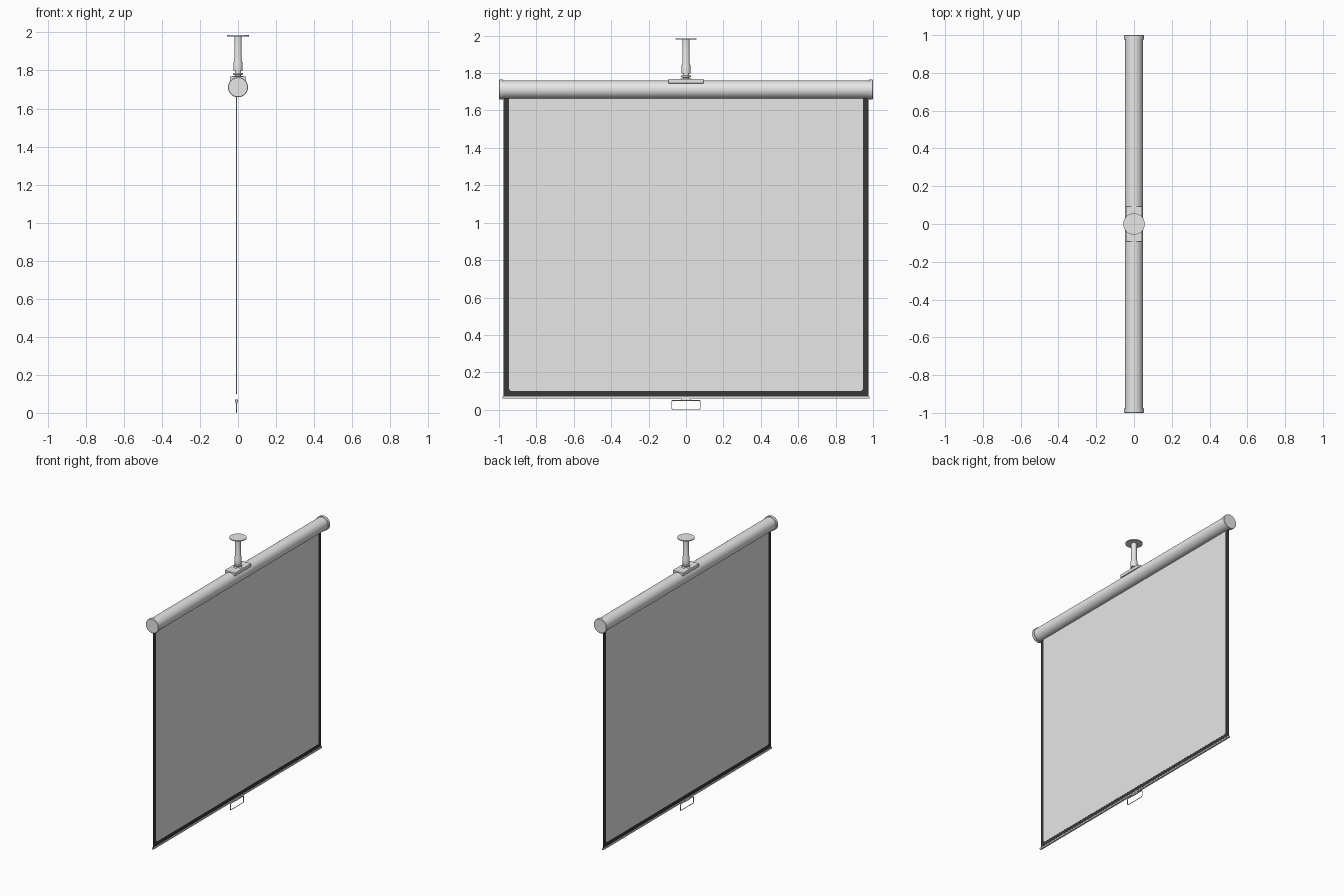
import bpy, bmesh, math
from mathutils import Matrix

if "Cube" in bpy.data.objects:
    bpy.data.objects.remove(bpy.data.objects["Cube"])


def material(name, rgb):
    m = bpy.data.materials.new(name)
    m.diffuse_color = (*rgb, 1)
    m.use_nodes = True
    m.node_tree.nodes["Principled BSDF"].inputs["Base Color"].default_value = m.diffuse_color
    return m


GREY = material("light grey", (0.8, 0.8, 0.8))
BLACK = material("border black", (0.04, 0.04, 0.04))


def finish(name, bm, mat, smooth=False):
    bmesh.ops.recalc_face_normals(bm, faces=bm.faces)
    me = bpy.data.meshes.new(name)
    bm.to_mesh(me)
    bm.free()
    me.materials.append(mat)
    ob = bpy.data.objects.new(name, me)
    bpy.context.collection.objects.link(ob)
    if smooth:
        bpy.ops.object.select_all(action='DESELECT')
        ob.select_set(True)
        bpy.context.view_layer.objects.active = ob
        bpy.ops.object.shade_smooth_by_angle(angle=math.radians(35))
    return ob


def lathe(name, profile, matrix, mat, n=48):
    """Spin (radius, height) points around local z, then place with matrix."""
    bm = bmesh.new()
    rings = [[bm.verts.new((r * math.cos(2 * math.pi * i / n), r * math.sin(2 * math.pi * i / n), h))
              for i in range(n)] for r, h in profile]
    for a, b in zip(rings, rings[1:]):
        for i in range(n):
            j = (i + 1) % n
            bm.faces.new((a[i], a[j], b[j], b[i]))
    bm.faces.new(rings[0])
    bm.faces.new(rings[-1])
    bm.transform(matrix)
    return finish(name, bm, mat, True)


def box(name, x, y, z, mat, bevel=0):
    bm = bmesh.new()
    bmesh.ops.create_cube(bm, size=1)
    for v in bm.verts:
        v.co = [(a + b) / 2 + c * (b - a) for (a, b), c in zip((x, y, z), v.co)]
    if bevel:
        bmesh.ops.bevel(bm, geom=bm.edges[:], offset=bevel, segments=2, affect='EDGES', profile=0.5)
    return finish(name, bm, mat)


SX = -0.008          # plane of the hanging screen
TZ = 1.712           # axis of the roller case
along_y = Matrix.Translation((0, 0, TZ)) @ Matrix.Rotation(-math.pi / 2, 4, 'X')

# Roller case and its end caps
lathe("roller_case", [(0.048, -0.985), (0.048, 0.985)], along_y, GREY, 64)
for s, side in ((1, "right"), (-1, "left")):
    lathe("end_cap_" + side, [(0.0525, s * 0.978), (0.0525, s * 0.997), (0.050, s * 1.0)], along_y, GREY, 64)

# Saddle bracket on top of the case
box("saddle_bracket", (-0.042, 0.042), (-0.093, 0.093), (1.745, 1.768), GREY, 0.002)

# Ceiling pole with collar and swivel joint, topped by the ceiling plate
lathe("ceiling_pole", [(0.03, 1.766), (0.03, 1.770), (0.016, 1.771), (0.016, 1.777), (0.026, 1.778),
                       (0.026, 1.786), (0.017, 1.787), (0.017, 1.797), (0.024, 1.798), (0.024, 1.840),
                       (0.019, 1.855), (0.019, 1.982)], Matrix(), GREY, 32)
lathe("ceiling_plate", [(0.057, 1.980), (0.057, 1.986)], Matrix(), GREY)

# Black-bordered fabric
box("screen_border", (SX - 0.001, SX + 0.001), (-0.977, 0.977), (0.068, 1.69), BLACK)

# Picture area on both faces, with rounded lower corners
R, W, Z0, Z1 = 0.015, 0.946, 0.1, 1.69
outline = [(W, Z1), (-W, Z1)]
for cy, start in ((-W + R, math.pi), (W - R, 1.5 * math.pi)):
    outline += [(cy + R * math.cos(start + k * math.pi / 12), Z0 + R + R * math.sin(start + k * math.pi / 12))
                for k in range(7)]
bm = bmesh.new()
face = bm.faces.new([bm.verts.new((SX - 0.002, y, z)) for y, z in outline])
ext = bmesh.ops.extrude_face_region(bm, geom=[face], use_keep_orig=True)
bmesh.ops.translate(bm, vec=(0.004, 0, 0), verts=[v for v in ext["geom"] if isinstance(v, bmesh.types.BMVert)])
finish("picture_area", bm, GREY)

# Bottom weight bar and handle mount
box("bottom_bar", (SX - 0.007, SX + 0.007), (-0.982, 0.982), (0.059, 0.071), GREY, 0.002)
box("handle_mount", (SX - 0.006, SX + 0.006), (-0.028, 0.028), (0.049, 0.06), GREY, 0.002)

# Wire pull handle
cu = bpy.data.curves.new("pull_handle", 'CURVE')
cu.dimensions = '3D'
cu.bevel_depth = 0.0025
cu.bevel_resolution = 2
sp = cu.splines.new('POLY')
pts = [(-0.076, 0.046), (-0.072, 0.05), (0.072, 0.05), (0.076, 0.046),
       (0.076, 0.0065), (0.072, 0.0025), (-0.072, 0.0025), (-0.076, 0.0065)]
sp.points.add(len(pts) - 1)
for p, (y, z) in zip(sp.points, pts):
    p.co = (SX, y, z, 1)
sp.use_cyclic_u = True
cu.materials.append(GREY)
bpy.context.collection.objects.link(bpy.data.objects.new("pull_handle", cu))
